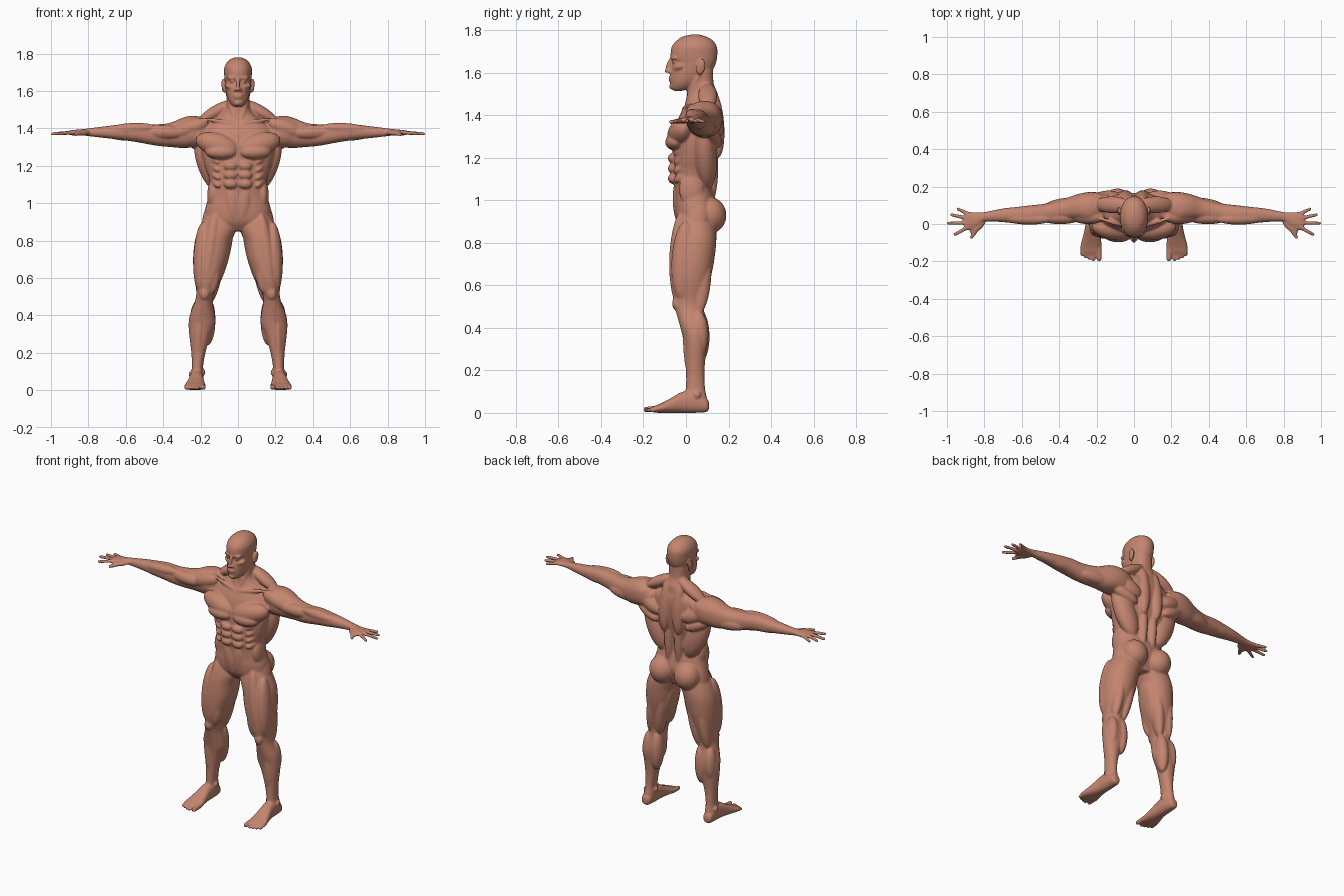
import bpy, bmesh, math
from mathutils import Vector, Matrix

bm = bmesh.new()


def loft(axis, rows, power=2.3, sides=36, steps=4):
    """Skin rounded sections; each row is position, a0, a1, b0, b1 on the two other axes."""
    pts = [rows[0]] + list(rows) + [rows[-1]]
    fine = []
    for i in range(1, len(pts) - 2):
        for s in range(steps):
            t = s / steps
            fine.append([0.5 * (2 * q + (r - p) * t + (2 * p - 5 * q + 4 * r - w) * t * t
                                + (3 * q - p - 3 * r + w) * t ** 3)
                         for p, q, r, w in zip(*pts[i - 1:i + 3])])
    fine.append(rows[-1])
    rings = []
    for pos, a0, a1, b0, b1 in fine:
        ring = []
        for k in range(sides):
            an = 2 * math.pi * k / sides
            c, s = math.cos(an), math.sin(an)
            c = math.copysign(abs(c) ** (2 / power), c)
            s = math.copysign(abs(s) ** (2 / power), s)
            a, b = (a0 + a1) / 2 + c * (a1 - a0) / 2, (b0 + b1) / 2 + s * (b1 - b0) / 2
            co = {'x': (pos, a, b), 'y': (a, pos, b), 'z': (a, b, pos)}[axis]
            ring.append(bm.verts.new(co))
        rings.append(ring)
    for r0, r1 in zip(rings, rings[1:]):
        for k in range(sides):
            j = (k + 1) % sides
            bm.faces.new((r0[k], r0[j], r1[j], r1[k]))
    bm.faces.new(rings[0][::-1])
    bm.faces.new(rings[-1])


def frame(p, q, normal):
    """Axes with z along p-q and y towards the normal, centred between them."""
    p, q = Vector(p), Vector(q)
    z = (q - p).normalized()
    n = Vector({'x': (1, 0, 0), 'y': (0, 1, 0), 'z': (0, 0, 1)}[normal])
    x = n.cross(z).normalized()
    m = Matrix((x, z.cross(x), z)).transposed().to_4x4()
    return Matrix.Translation((p + q) / 2) @ m, (q - p).length


def muscle(p, q, wide, deep, normal='y'):
    """Ellipsoid running from p to q."""
    m, length = frame(p, q, normal)
    m = m @ Matrix.Diagonal((wide, deep, length / 2, 1))
    bmesh.ops.create_uvsphere(bm, u_segments=28, v_segments=18, radius=1, matrix=m)


def ball(c, rx, ry, rz):
    m = Matrix.Translation(c) @ Matrix.Diagonal((rx, ry, rz, 1))
    bmesh.ops.create_uvsphere(bm, u_segments=24, v_segments=16, radius=1, matrix=m)


def digit(p, q, r):
    """Tapered finger or toe with round ends."""
    m, length = frame(p, q, 'z')
    bmesh.ops.create_cone(bm, cap_ends=True, segments=16, radius1=r, radius2=r * 0.8,
                          depth=length, matrix=m)
    ball(p, r, r, r)
    ball(q, r * 0.8, r * 0.8, r * 0.8)


# torso core and neck
loft('z', [(z, -w, w, f, b) for z, w, f, b in (
    (.85, .08, -.01, .11), (.90, .165, -.045, .13), (.96, .176, -.055, .145),
    (1.02, .162, -.054, .135), (1.08, .150, -.058, .122), (1.14, .158, -.064, .125),
    (1.20, .178, -.064, .14), (1.28, .195, -.06, .155), (1.36, .195, -.045, .165),
    (1.42, .165, -.02, .165), (1.46, .105, .0, .155), (1.50, .068, .005, .15),
    (1.55, .06, .005, .13), (1.62, .058, .01, .128))])

# head
loft('z', [(z, -w, w, f, b) for z, w, f, b in (
    (1.515, .02, -.058, -.015), (1.53, .038, -.07, .03), (1.56, .055, -.074, .08),
    (1.60, .064, -.074, .115), (1.63, .068, -.068, .135), (1.65, .070, -.062, .142),
    (1.675, .073, -.072, .147), (1.72, .074, -.068, .146), (1.75, .061, -.045, .128),
    (1.77, .040, -.015, .095), (1.78, .014, .025, .06))], power=2.15)

# face
muscle((-.002, -.066, 1.671), (.06, -.05, 1.668), .009, .012)
muscle((.022, -.060, 1.618), (.070, -.02, 1.632), .014, .014)
ball((.031, -.054, 1.650), .014, .012, .009)
muscle((0, -.062, 1.68), (0, -.094, 1.605), .010, .012)
ball((0, -.089, 1.609), .011, .013, .010)
ball((.013, -.078, 1.606), .009, .012, .008)
muscle((-.026, -.071, 1.577), (.026, -.071, 1.577), .0055, .012)
muscle((-.022, -.071, 1.564), (.022, -.071, 1.564), .006, .011)
ball((0, -.061, 1.535), .022, .018, .015)
# ear
muscle((.076, .063, 1.59), (.082, .077, 1.665), .022, .009, 'x')

# neck and trapezius
muscle((.012, -.005, 1.43), (.062, .07, 1.61), .015, .016)
muscle((.02, .10, 1.545), (.21, .105, 1.435), .034, .045)
muscle((.042, .125, 1.52), (.05, .15, 1.20), .042, .042)

# chest
muscle((0, -.045, 1.282), (.225, -.01, 1.345), .062, .058)
muscle((.008, -.058, 1.272), (.175, -.045, 1.275), .040, .046)
muscle((.012, -.018, 1.425), (.19, .03, 1.452), .011, .013)

# abdominals and flanks
for z in (1.198, 1.150, 1.102):
    ball((.039, -.060, z), .037, .025, .025)
muscle((.04, -.046, 1.085), (.018, -.038, .90), .036, .02)
for i in range(4):
    z = 1.235 - i * .042
    muscle((.165 - i * .008, .03, z + .025), (.10, -.058, z - .02), .02, .02, 'x')
muscle((.132, .02, 1.13), (.14, .03, .97), .058, .028, 'x')

# back
muscle((.075, .15, 1.31), (.24, .12, 1.39), .046, .042)
muscle((.10, .15, 1.255), (.26, .11, 1.33), .034, .036)
muscle((.205, .08, 1.36), (.085, .10, 1.05), .07, .055)
muscle((.036, .125, 1.30), (.034, .115, .98), .028, .032)

# buttock and hip
muscle((.078, .115, .845), (.100, .105, 1.015), .080, .080)
muscle((.125, .06, 1.03), (.175, .05, .83), .055, .036, 'x')

# leg core
loft('z', [(.95, .03, .165, -.03, .12), (.87, .008, .205, -.052, .14),
           (.80, .032, .23, -.066, .142), (.70, .052, .24, -.074, .13),
           (.60, .088, .234, -.072, .108), (.54, .118, .224, -.060, .094),
           (.50, .134, .224, -.054, .086), (.46, .134, .235, -.043, .088),
           (.40, .123, .258, -.026, .100), (.35, .122, .264, -.014, .103),
           (.29, .147, .260, -.006, .095), (.20, .174, .249, .0, .087),
           (.12, .187, .247, .0, .089), (.07, .185, .253, -.005, .098),
           (.02, .190, .250, .0, .10)], power=2.1)

# thigh muscles
muscle((.12, -.018, .95), (.178, -.045, .55), .043, .046)
muscle((.185, .0, .90), (.205, -.02, .53), .058, .043, 'x')
muscle((.115, -.025, .74), (.142, -.03, .515), .037, .036)
muscle((.035, .04, .87), (.115, .04, .56), .06, .028, 'x')
muscle((.155, .085, .86), (.205, .065, .47), .036, .046)
muscle((.085, .085, .84), (.145, .062, .47), .036, .046)

# knee and calf muscles
ball((.180, -.045, .515), .026, .020, .033)
muscle((.155, .062, .49), (.162, .068, .24), .038, .046)
muscle((.217, .058, .48), (.226, .065, .27), .036, .044)
muscle((.205, .008, .48), (.218, .025, .15), .026, .030)

# foot and ankle
loft('y', [(.108, .205, .237, .018, .05), (.095, .192, .25, .004, .07),
           (.04, .185, .256, .0, .105), (-.02, .183, .262, .0, .098),
           (-.07, .178, .274, .0, .070), (-.12, .172, .287, .0, .044),
           (-.15, .175, .287, .002, .032), (-.165, .182, .280, .008, .024)])
ball((.188, .042, .095), .014, .018, .018)
ball((.250, .052, .085), .014, .018, .018)
digit((.188, -.13, .019), (.186, -.186, .016), .0165)
for i, tip in enumerate((-.190, -.184, -.176, -.164)):
    digit((.214 + i * .0195, -.13, .018), (.216 + i * .0205, tip, .012), .0118)

# arm core and palm
loft('x', [(.14, .03, .16, 1.31, 1.43), (.20, .01, .17, 1.30, 1.46),
           (.25, .005, .17, 1.297, 1.467), (.30, .018, .16, 1.295, 1.455),
           (.36, .022, .14, 1.30, 1.43), (.42, .015, .122, 1.305, 1.422),
           (.48, .005, .108, 1.315, 1.422), (.55, .0, .10, 1.328, 1.428),
           (.62, .002, .092, 1.337, 1.422), (.70, .01, .083, 1.347, 1.412),
           (.78, .014, .067, 1.356, 1.402), (.81, .01, .062, 1.36, 1.398),
           (.85, -.022, .062, 1.361, 1.394), (.89, -.034, .066, 1.363, 1.390),
           (.908, -.026, .060, 1.368, 1.385)])

# shoulder and arm muscles
muscle((.16, .035, 1.435), (.36, .055, 1.365), .046, .045)
muscle((.17, .09, 1.44), (.39, .08, 1.385), .05, .042, 'z')
muscle((.16, .14, 1.42), (.36, .105, 1.365), .046, .045)
muscle((.28, .035, 1.375), (.51, .035, 1.385), .038, .036)
muscle((.24, .115, 1.345), (.49, .085, 1.345), .042, .040)
muscle((.44, .025, 1.405), (.70, .03, 1.39), .031, .031)
muscle((.46, .065, 1.365), (.72, .05, 1.372), .035, .037)

# fingers and thumb
for (x0, y0), (x1, y1) in (((.885, .054), (.942, .080)), ((.895, .031), (.975, .049)),
                           ((.898, .006), (.993, .004)), ((.893, -.020), (.958, -.056))):
    digit((x0, y0, 1.377), (x1, y1, 1.371), .0108)
muscle((.795, .02, 1.377), (.875, -.05, 1.372), .020, .014, 'z')
digit((.835, -.02, 1.375), (.868, -.070, 1.368), .0125)

# mirror every part to the other side
copy = bmesh.ops.duplicate(bm, geom=bm.verts[:] + bm.edges[:] + bm.faces[:])['geom']
for v in copy:
    if isinstance(v, bmesh.types.BMVert):
        v.co.x *= -1
bmesh.ops.reverse_faces(bm, faces=[f for f in copy if isinstance(f, bmesh.types.BMFace)])

# fuse the parts into one smooth skin
mesh = bpy.data.meshes.new("body")
bm.to_mesh(mesh)
bm.free()
body = bpy.data.objects.new("body", mesh)
bpy.context.collection.objects.link(body)
fuse = body.modifiers.new("fuse", 'REMESH')
fuse.mode = 'VOXEL'
fuse.voxel_size = 0.0055
soften = body.modifiers.new("soften", 'SMOOTH')
soften.factor = 0.5
soften.iterations = 4
bpy.context.view_layer.update()
skin_mesh = bpy.data.meshes.new_from_object(
    body.evaluated_get(bpy.context.evaluated_depsgraph_get()))
body.modifiers.clear()
body.data = skin_mesh
skin_mesh.name = "body"
for poly in skin_mesh.polygons:
    poly.use_smooth = True
    poly.material_index = 0

# one skin colour
skin = bpy.data.materials.new("skin")
skin.diffuse_color = (0.55, 0.235, 0.16, 1)
skin_mesh.materials.clear()
skin_mesh.materials.append(skin)
